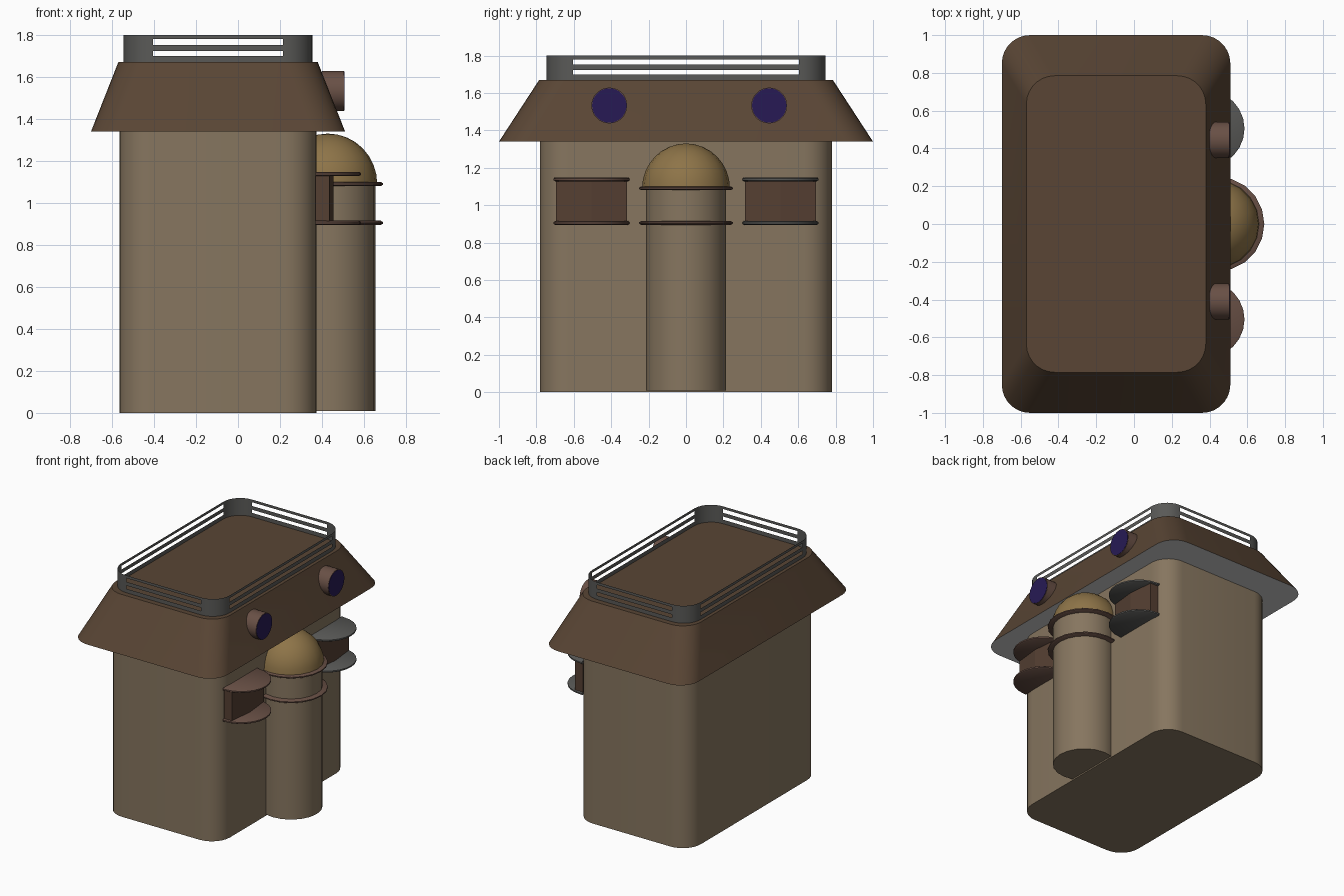
import bpy, bmesh, math

if "Cube" in bpy.data.objects:
    bpy.data.objects.remove(bpy.data.objects["Cube"])


def mat(name, rgb):
    m = bpy.data.materials.new(name)
    m.diffuse_color = (*rgb, 1)
    m.use_nodes = True
    m.node_tree.nodes["Principled BSDF"].inputs["Base Color"].default_value = m.diffuse_color
    return m


WALL = mat("plaster", (0.24, 0.18, 0.115))
ROOF = mat("roof_brown", (0.10, 0.06, 0.035))
TRIM = mat("trim_brown", (0.14, 0.08, 0.06))
BAY = mat("bay_brown", (0.09, 0.05, 0.032))
DOME = mat("dome_ochre", (0.27, 0.175, 0.065))
GLASS = mat("dark_blue", (0.02, 0.01, 0.09))
METAL = mat("rail_metal", (0.10, 0.10, 0.095))


def finish(name, bm, material=None, angle=35, normals=True):
    if normals:
        bmesh.ops.recalc_face_normals(bm, faces=bm.faces)
    me = bpy.data.meshes.new(name)
    bm.to_mesh(me)
    bm.free()
    ob = bpy.data.objects.new(name, me)
    bpy.context.collection.objects.link(ob)
    if material:
        me.materials.append(material)
    bpy.ops.object.select_all(action='DESELECT')
    ob.select_set(True)
    bpy.context.view_layer.objects.active = ob
    bpy.ops.object.shade_smooth_by_angle(angle=math.radians(angle))
    return ob


def rounded(x0, x1, y, r, n=7):
    """Rounded rectangle outline, symmetric in y; each corner has n + 1 points."""
    pts = []
    corners = ((x1 - r, y - r), (x0 + r, y - r), (x0 + r, r - y), (x1 - r, r - y))
    for k, (cx, cy) in enumerate(corners):
        for i in range(n + 1):
            a = math.pi / 2 * (k + i / n)
            pts.append((cx + r * math.cos(a), cy + r * math.sin(a)))
    return pts


def loft(name, layers, material=None, bottom=True, top=True, skip=None):
    """Join stacked outlines [(points, z), ...]; skip(level, i) leaves holes."""
    bm = bmesh.new()
    rows = [[bm.verts.new((x, y, z)) for x, y in pts] for pts, z in layers]
    n = len(rows[0])
    for k in range(len(rows) - 1):
        for i in range(n):
            if skip and skip(k, i):
                continue
            j = (i + 1) % n
            bm.faces.new((rows[k][i], rows[k][j], rows[k + 1][j], rows[k + 1][i]))
    if bottom:
        bm.faces.new(rows[0][::-1])
    if top:
        bm.faces.new(rows[-1])
    return finish(name, bm, material)


def circle(cx, cy, r, n=20):
    return [(cx + r * math.cos(2 * math.pi * i / n),
             cy + r * math.sin(2 * math.pi * i / n)) for i in range(n)]


# Main body
body = rounded(-0.565, 0.375, 0.78, 0.15)
loft("body", [(body, 0), (body, 1.34)], WALL, top=False)

# Sloped roof with a grey underside
eave = rounded(-0.70, 0.51, 1.0, 0.15)
deck = rounded(-0.57, 0.38, 0.785, 0.15)
loft("roof", [(eave, 1.34), (deck, 1.67)], ROOF, bottom=False)
bm = bmesh.new()
bm.faces.new([bm.verts.new((x, y, 1.34)) for x, y in reversed(eave)])
finish("roof_underside", bm, normals=False)

# Roof railing: thin sheet with two slots cut through each straight side
rail = rounded(-0.545, 0.355, 0.745, 0.14)
loft("roof_railing", [(rail, z) for z in (1.67, 1.70, 1.724, 1.752, 1.78, 1.80)],
     METAL, bottom=False, top=False,
     skip=lambda k, i: k in (1, 3) and i % 8 == 7)

# Round stair tower with two rings and a dome
tower = circle(0.44, 0, 0.215)
loft("tower", [(tower, 0.01), (tower, 1.09)], WALL)
for label, z in (("lower", 0.905), ("upper", 1.09)):
    loft(label + "_tower_ring",
         [(circle(0.44, 0, 0.24), z - 0.01), (circle(0.44, 0, 0.25), z - 0.004),
          (circle(0.44, 0, 0.25), z + 0.004), (circle(0.44, 0, 0.24), z + 0.01)], TRIM)
dome = []
for i in range(9):
    a = math.pi / 2 * i / 8
    dome.append((circle(0.428, 0, max(0.235 * math.cos(a), 0.002)), 1.09 + 0.24 * math.sin(a)))
loft("tower_dome", dome, DOME)

# Bay windows between half-round slabs, one on each side of the tower
for side, y, slab_mat in (("front", -0.505, TRIM), ("rear", 0.505, METAL)):
    for level, z in (("lower", 0.905), ("upper", 1.138)):
        layers = []
        for r, dz in ((0.195, -0.01), (0.203, -0.005), (0.203, 0.005), (0.195, 0.01)):
            arc = [(0.382 + r * math.sin(math.pi * i / 12),
                    y - r * math.cos(math.pi * i / 12)) for i in range(13)]
            arc = [(0.37, y - r)] + arc + [(0.37, y + r)]
            layers.append((arc, z + dz))
        loft(f"{side}_{level}_slab", layers, slab_mat)
    bay = [(0.37, y - 0.19), (0.435, y - 0.19), (0.455, y),
           (0.435, y + 0.19), (0.37, y + 0.19)]
    bm_ob = loft(side + "_bay_window", [(bay, 0.91), (bay, 1.135)], BAY)
    bm_ob.data.shade_flat()

# Round roof windows: short pipes with dark glass
for side, y in (("front", -0.41), ("rear", 0.445)):
    for part, r, x0, x1, m in (("pipe", 0.096, 0.40, 0.504, TRIM),
                               ("glass", 0.092, 0.49, 0.506, GLASS)):
        bm = bmesh.new()
        bmesh.ops.create_cone(bm, cap_ends=True, segments=28, radius1=r, radius2=r,
                              depth=x1 - x0)
        ob = finish(f"{side}_round_window_{part}", bm, m)
        ob.rotation_euler = (0, math.pi / 2, 0)
        ob.location = ((x0 + x1) / 2, y, 1.533)
